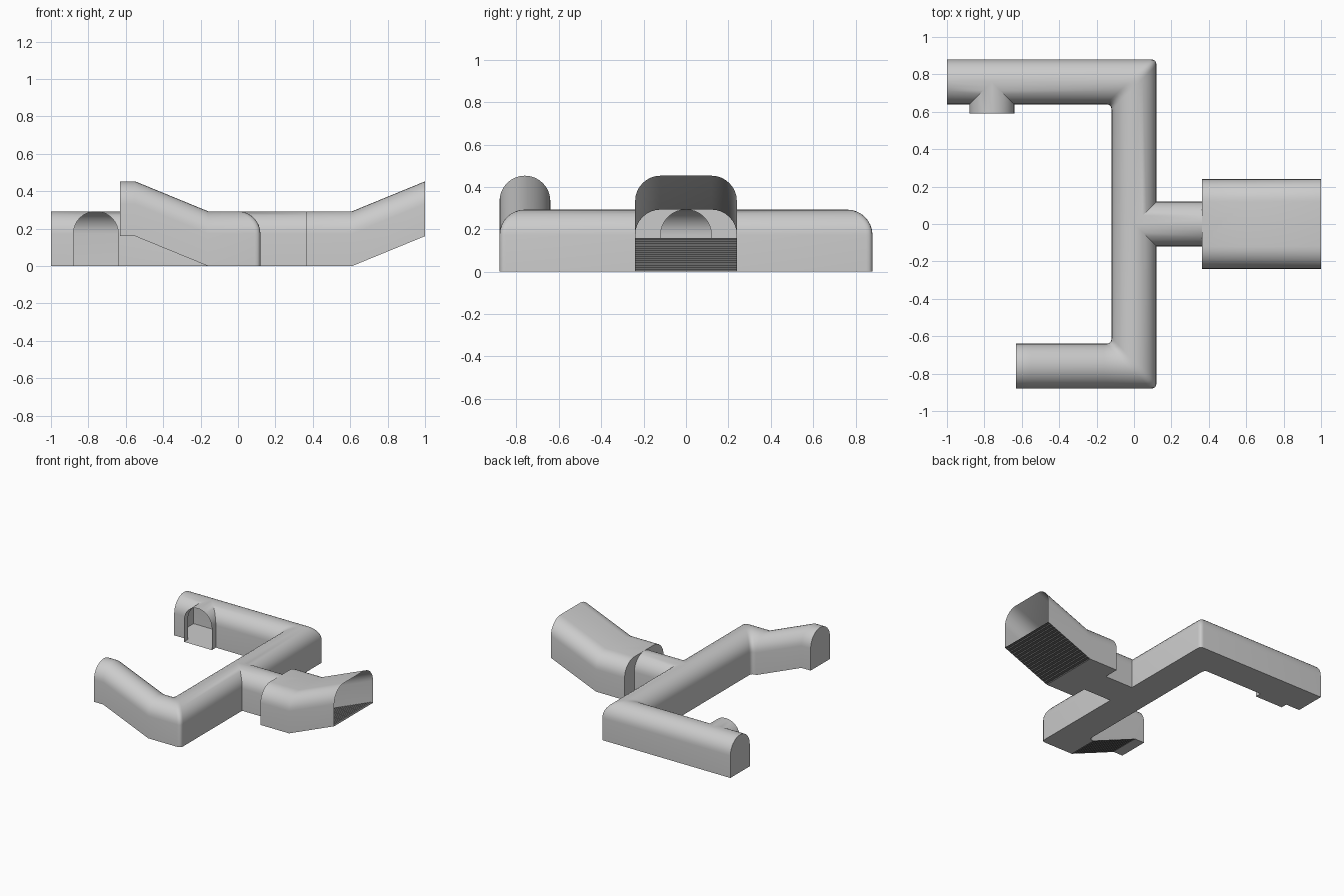
import bpy, bmesh
from math import sin, cos, pi
from mathutils import Vector

if "Cube" in bpy.data.objects:
    bpy.data.objects.remove(bpy.data.objects["Cube"], do_unlink=True)

HALF, TOP, RISE = 0.12, 0.293, 0.16
ARM_Y, FILLET, STEPS = 0.76, 0.03, 16


def make_material(name, value):
    mat = bpy.data.materials.new(name)
    color = (value, value, value, 1)
    mat.use_nodes = True
    mat.diffuse_color = color
    mat.node_tree.nodes["Principled BSDF"].inputs["Base Color"].default_value = color
    return mat


gray = make_material("plain_gray", 0.6)
dark_gray = make_material("dark_gray", 0.15)


def arch(half, seg=8):
    """Tunnel outline as (sideways, height), with rounded upper corners."""
    flat = half - HALF
    pts = [(-half, 0)]
    for side, start in ((-1, pi), (1, pi / 2)):
        for i in range(seg + 1):
            a = start - i * pi / 2 / seg
            p = (side * flat + HALF * cos(a), TOP - HALF + HALF * sin(a))
            if flat > 0 or side < 0 or i > 0:
                pts.append(p)
    return pts + [(half, 0)]


def make_object(name, bm, material):
    mesh = bpy.data.meshes.new(name)
    bm.to_mesh(mesh)
    bm.free()
    mesh.materials.append(material)
    obj = bpy.data.objects.new(name, mesh)
    bpy.context.collection.objects.link(obj)
    return obj


def tunnel(name, path, half=HALF):
    """Sweep the arch along path points, rounding turns a little."""
    path = [Vector(p) for p in path]
    outline = arch(half)
    dirs = [(b - a).to_2d().normalized() for a, b in zip(path, path[1:])]
    rings = []
    for i, p in enumerate(path):
        d0, d1 = dirs[max(i - 1, 0)], dirs[min(i, len(dirs) - 1)]
        n0, n1 = Vector((-d0.y, d0.x)), Vector((-d1.y, d1.x))
        turn = abs(d0.dot(d1)) < 0.5
        side = n0 + n1 if turn else n0
        for t in ([k / 4 for k in range(5)] if turn else [0.5]):
            shift = FILLET * (d1 * t * t - d0 * (1 - t) ** 2) if turn else Vector((0, 0))
            rings.append([p + (side * s + shift).to_3d() + Vector((0, 0, h))
                          for s, h in outline])
    bm = bmesh.new()
    loops = [[bm.verts.new(co) for co in ring] for ring in rings]
    n = len(outline)
    for a, b in zip(loops, loops[1:]):
        for j in range(n):
            k = (j + 1) % n
            bm.faces.new((a[j], a[k], b[k], b[j]))
    bm.faces.new(loops[0])
    bm.faces.new(loops[-1])
    bmesh.ops.recalc_face_normals(bm, faces=bm.faces)
    return make_object(name, bm, gray)


def stairs(name, x0, x1, y, half):
    """Thin stepped floor climbing from x0 to x1."""
    bm = bmesh.new()
    run, rise = (x1 - x0) / STEPS, RISE / STEPS
    prof = [(x0, 0)]
    for i in range(STEPS):
        prof += [(x0 + i * run, (i + 1) * rise), (x0 + (i + 1) * run, (i + 1) * rise)]
    rows = [[bm.verts.new((x, y + s * half, z)) for s in (-1, 1)] for x, z in prof]
    for a, b in zip(rows, rows[1:]):
        bm.faces.new((a[0], a[1], b[1], b[0]))
    return make_object(name, bm, dark_gray)


# Main corridor with its long arm and its climbing arm
shell = tunnel("corridor_shell", [
    (-1, ARM_Y, 0), (0, ARM_Y, 0), (0, -ARM_Y, 0),
    (-0.16, -ARM_Y, 0), (-0.55, -ARM_Y, RISE), (-0.63, -ARM_Y, RISE)])
# Doorway stub, side branch and wide climbing hall
extras = [
    tunnel("doorway_stub", [(-0.76, 0.59, 0), (-0.76, ARM_Y, 0)]),
    tunnel("side_branch", [(0, 0, 0), (0.45, 0, 0)]),
    tunnel("wide_hall", [(0.363, 0, 0), (0.61, 0, 0), (1, 0, RISE)], HALF * 2),
]

# Merge into one hollow shell
bpy.context.view_layer.objects.active = shell
for part in extras:
    mod = shell.modifiers.new("join", 'BOOLEAN')
    mod.operation, mod.solver, mod.object = 'UNION', 'EXACT', part
    bpy.ops.object.modifier_apply(modifier=mod.name)
for part in extras:
    bpy.data.objects.remove(part, do_unlink=True)

# Open the doorway and hall ends, and remove ramps under the stairs
bm = bmesh.new()
bm.from_mesh(shell.data)
bm.normal_update()
gone = []
for f in bm.faces:
    c, n = f.calc_center_median(), f.normal
    hall_end = c.x > 0.99 and n.x > 0.9
    door_end = abs(c.y - 0.59) < 0.01 and n.y < -0.9
    ramp = -0.98 < n.z < -0.5 and c.z > 0.01
    if hall_end or door_end or ramp:
        gone.append(f)
bmesh.ops.delete(bm, geom=gone, context='FACES')
bm.to_mesh(shell.data)
bm.free()

# Stepped floors
stairs("hall_stairs", 0.61, 1, 0, HALF * 2)
stairs("arm_stairs", -0.16, -0.55, -ARM_Y, HALF)

# Smooth the rounded vaults, keep the edges crisp
bpy.context.view_layer.update()
bpy.ops.object.select_all(action='DESELECT')
shell.select_set(True)
bpy.context.view_layer.objects.active = shell
bpy.ops.object.shade_smooth_by_angle(angle=pi / 6)
